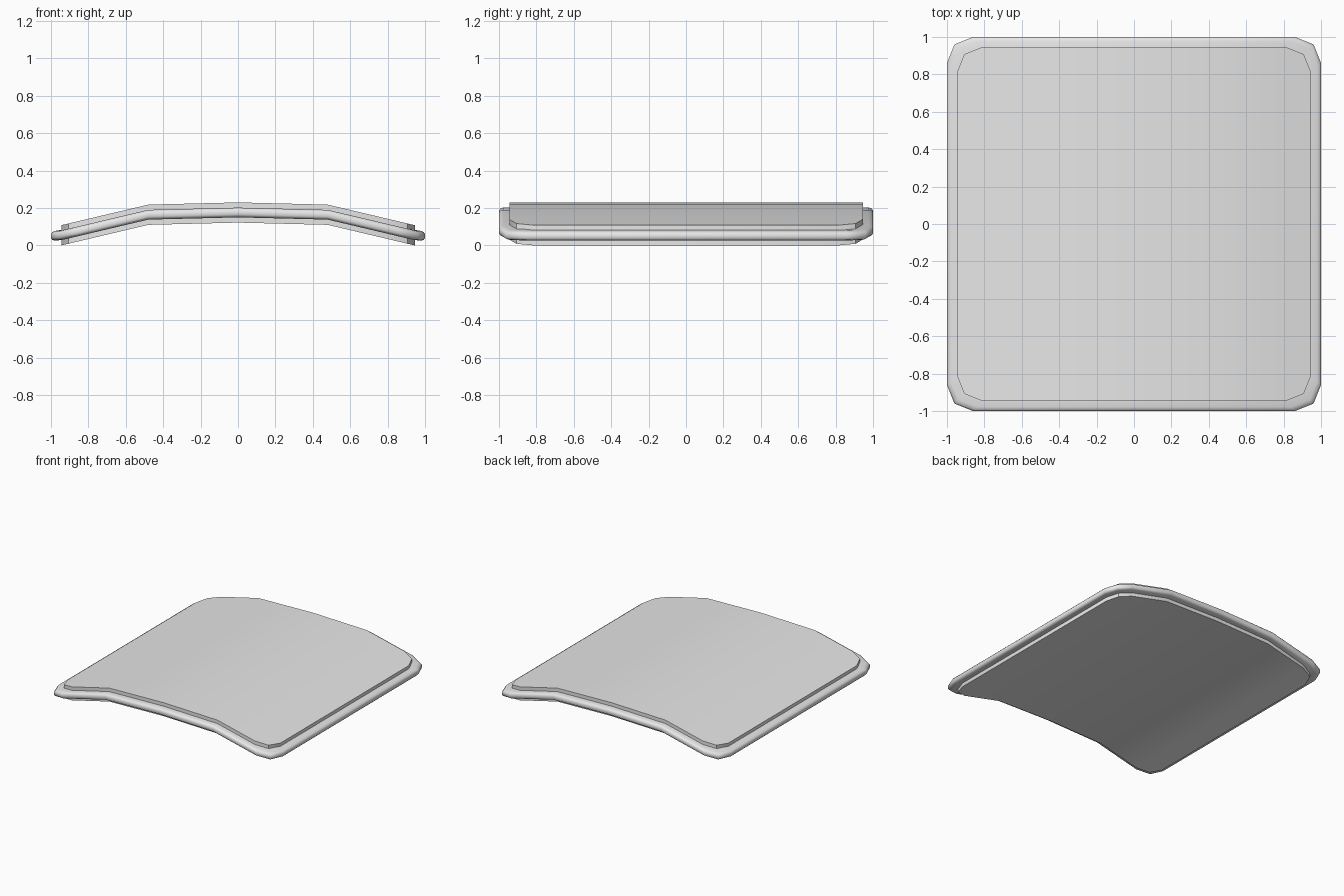
import bpy
import bmesh
import math

cube = bpy.data.objects.get("Cube")
if cube:
    bpy.data.objects.remove(cube, do_unlink=True)

grey = bpy.data.materials.new("light_grey")
grey.use_nodes = True
grey.diffuse_color = (0.8, 0.8, 0.8, 1)
grey.node_tree.nodes["Principled BSDF"].inputs["Base Color"].default_value = (0.8, 0.8, 0.8, 1)

# Arched centre line of the panel: (x, height)
ARCH = [(0, 0.176), (0.48, 0.164), (0.81, 0.086), (0.945, 0.054), (1.0, 0.05)]


def arch(x):
    x = abs(x)
    for (x0, z0), (x1, z1) in zip(ARCH, ARCH[1:]):
        if x <= x1:
            return z0 + (z1 - z0) * (x - x0) / (x1 - x0)
    return ARCH[-1][1]


def stations(size):
    """Half depth of the chamfered square at each x, from left to right."""
    half = [(size, 0.86 * size), (0.96 * size, 0.96 * size),
            (0.86 * size, size), (0.48, size)]
    return [(-x, y) for x, y in half] + [(0, size)] + half[::-1]


def finish(bm, name, angle):
    bmesh.ops.recalc_face_normals(bm, faces=bm.faces)
    mesh = bpy.data.meshes.new(name)
    bm.to_mesh(mesh)
    bm.free()
    mesh.materials.append(grey)
    obj = bpy.data.objects.new(name, mesh)
    bpy.context.collection.objects.link(obj)
    bpy.ops.object.select_all(action='DESELECT')
    obj.select_set(True)
    bpy.context.view_layer.objects.active = obj
    bpy.ops.object.shade_smooth_by_angle(angle=math.radians(angle))


# Curved panel: a rectangular section swept across the arch
bm = bmesh.new()
sections = []
for x, y in stations(0.945):
    z = arch(x)
    sections.append([bm.verts.new((x, sy * y, z + dz)) for sy, dz in
                     ((-1, -0.054), (1, -0.054), (1, 0.054), (-1, 0.054))])
for a, b in zip(sections, sections[1:]):
    for i in range(4):
        j = (i + 1) % 4
        bm.faces.new((a[i], a[j], b[j], b[i]))
bm.faces.new(sections[0])
bm.faces.new(sections[-1])
finish(bm, "curved_panel", 30)

# Rounded rim: a bead profile (size, height) run around the panel edge
half_bead = [(0.925, 0.026), (0.978, 0.026), (0.993, 0.021), (1.0, 0.011)]
bead = half_bead + [(s, -h) for s, h in reversed(half_bead)]
bm = bmesh.new()
rings = []
for size, height in bead:
    row = stations(size)
    loop = [(x, -y) for x, y in row] + [(x, y) for x, y in reversed(row)]
    rings.append([bm.verts.new((x, y, arch(x) + height)) for x, y in loop])
for k, ring in enumerate(rings):
    other = rings[(k + 1) % len(rings)]
    for i in range(len(ring)):
        j = (i + 1) % len(ring)
        bm.faces.new((ring[i], ring[j], other[j], other[i]))
finish(bm, "rounded_rim", 50)
